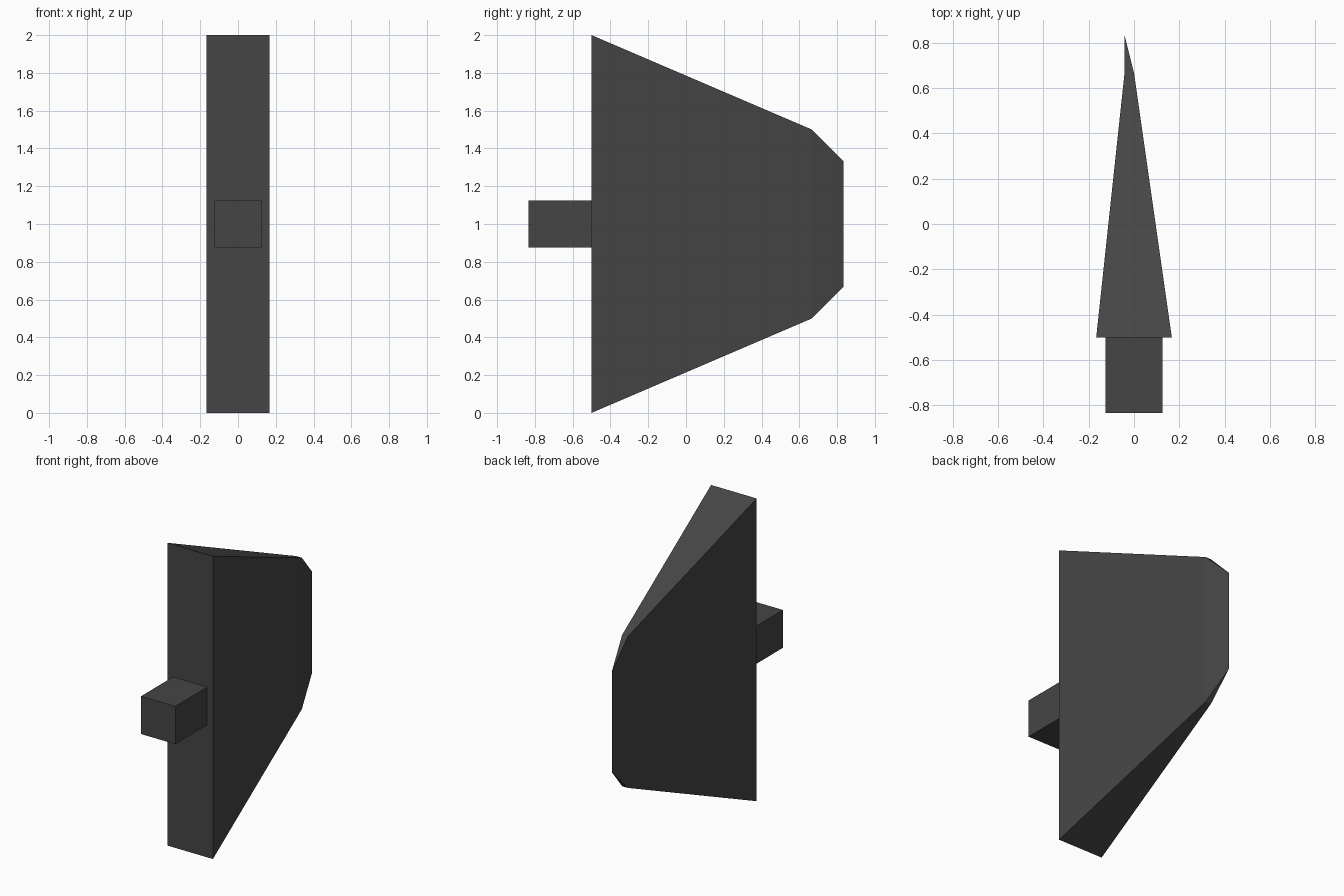
import bpy, bmesh

if "Cube" in bpy.data.objects:
    bpy.data.objects.remove(bpy.data.objects["Cube"])

dark = bpy.data.materials.new("dark grey")
dark.diffuse_color = (0.06, 0.06, 0.06, 1)
dark.use_nodes = True
dark.node_tree.nodes["Principled BSDF"].inputs["Base Color"].default_value = dark.diffuse_color


def loft(name, stations):
    """Skin rectangles (y, x left, x right, half height) centred on z = 1."""
    bm = bmesh.new()
    rings = []
    for y, xl, xr, h in stations:
        rings.append([bm.verts.new(p) for p in (
            (xl, y, 1 - h), (xr, y, 1 - h), (xr, y, 1 + h), (xl, y, 1 + h))])
    for a, b in zip(rings, rings[1:]):
        for i in range(4):
            j = (i + 1) % 4
            bm.faces.new((a[i], a[j], b[j], b[i]))
    bm.faces.new(rings[0])
    if stations[-1][1] != stations[-1][2]:      # sharp tips need no end cap
        bm.faces.new(rings[-1])
    bmesh.ops.remove_doubles(bm, verts=bm.verts, dist=1e-5)
    bmesh.ops.recalc_face_normals(bm, faces=bm.faces)
    me = bpy.data.meshes.new(name)
    bm.to_mesh(me)
    bm.free()
    me.materials.append(dark)
    ob = bpy.data.objects.new(name, me)
    bpy.context.collection.objects.link(ob)
    return ob


# tapered fin ending in a sharp vertical edge offset to the left
loft("fin", [(-0.5, -0.1667, 0.1667, 1.0),
             (0.6667, -0.0417, 0.0, 0.5),
             (0.8333, -0.0417, -0.0417, 0.3333)])

# square mounting peg on the flat front
loft("mounting_peg", [(-0.8333, -0.125, 0.125, 0.125),
                      (-0.5, -0.125, 0.125, 0.125)])
